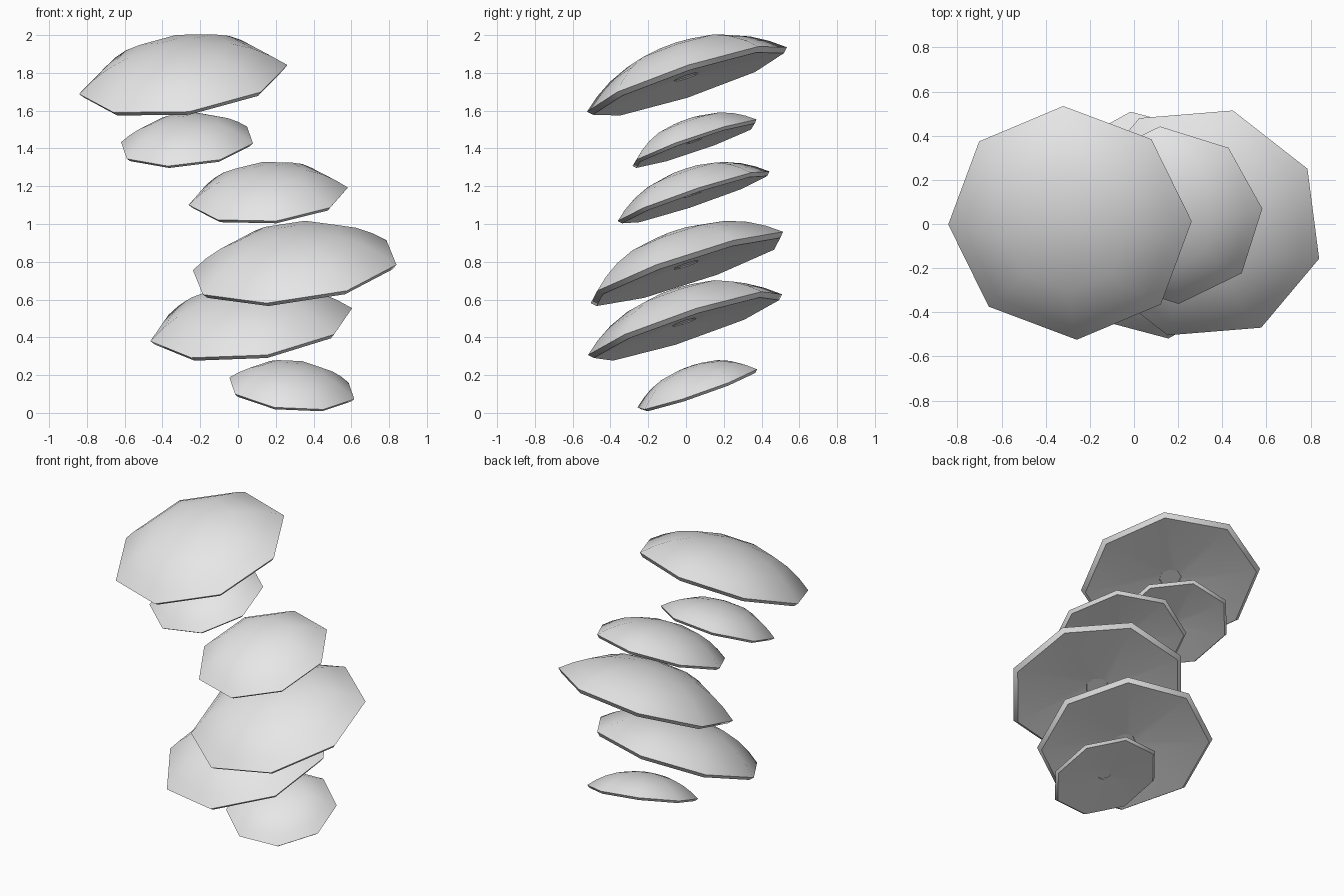
import bpy
import bmesh
from math import cos, sin, radians, tau
from mathutils import Vector

cube = bpy.data.objects.get("Cube")
if cube:
    bpy.data.objects.remove(cube, do_unlink=True)

SIDES = 8

grey = bpy.data.materials.new("pale_grey")
grey.use_nodes = True
grey.diffuse_color = (0.8, 0.8, 0.8, 1)
grey.node_tree.nodes["Principled BSDF"].inputs["Base Color"].default_value = (0.8, 0.8, 0.8, 1)


def cap_profile():
    """Unit-radius section from the dome top round to the underside."""
    dome = [(r, 0.35 * (1 - r ** 2.5)) for r in (0.22, 0.5, 0.7, 0.86, 1)]
    lip = [(0.955, -0.045)]
    underside = [(0.125, 0.025), (0.12, 0.035)]
    return dome + lip + underside


def make_cap(name, centre, radius, slope, phase):
    bm = bmesh.new()
    rings = []
    for r, z in cap_profile():
        angles = [radians(phase) + tau * i / SIDES for i in range(SIDES)]
        rings.append([bm.verts.new((radius * r * cos(a), radius * r * sin(a), radius * z))
                      for a in angles])
    # Walls between neighbouring rings
    for upper, lower in zip(rings, rings[1:]):
        for i in range(SIDES):
            j = (i + 1) % SIDES
            bm.faces.new((upper[i], lower[i], lower[j], upper[j]))
    # Dome top fan and the small stem socket below
    apex = bm.verts.new((0, 0, radius * 0.355))
    for i in range(SIDES):
        bm.faces.new((apex, rings[0][i], rings[0][(i + 1) % SIDES]))
    bm.faces.new(list(reversed(rings[-1])))
    bmesh.ops.recalc_face_normals(bm, faces=bm.faces)

    mesh = bpy.data.meshes.new(name)
    bm.to_mesh(mesh)
    bm.free()
    mesh.materials.append(grey)
    cap = bpy.data.objects.new(name, mesh)
    bpy.context.collection.objects.link(cap)

    # Lean the cap so its rim follows the given x and y slopes
    normal = Vector((-slope[0], -slope[1], 1))
    cap.rotation_mode = 'QUATERNION'
    cap.rotation_quaternion = Vector((0, 0, 1)).rotation_difference(normal)
    cap.location = centre

    bpy.ops.object.select_all(action='DESELECT')
    cap.select_set(True)
    bpy.context.view_layer.objects.active = cap
    bpy.ops.object.shade_smooth_by_angle(angle=radians(35))


# Shelf mushroom caps from top to bottom: centre, radius, slope, turn
make_cap("top_cap", (-0.29, 0.005, 1.765), 0.557, (0.135, 0.33), 2)
make_cap("upper_small_cap", (-0.27, 0.045, 1.43), 0.365, (0.097, 0.346), -17)
make_cap("upper_middle_cap", (0.16, 0.04, 1.147), 0.425, (0.085, 0.335), 5)
make_cap("lower_middle_cap", (0.30, 0.005, 0.77), 0.563, (0.127, 0.334), -16.5)
make_cap("lower_large_cap", (0.07, -0.005, 0.467), 0.545, (0.125, 0.333), 8)
make_cap("bottom_cap", (0.285, 0.06, 0.13), 0.345, (-0.09, 0.345), -15)
